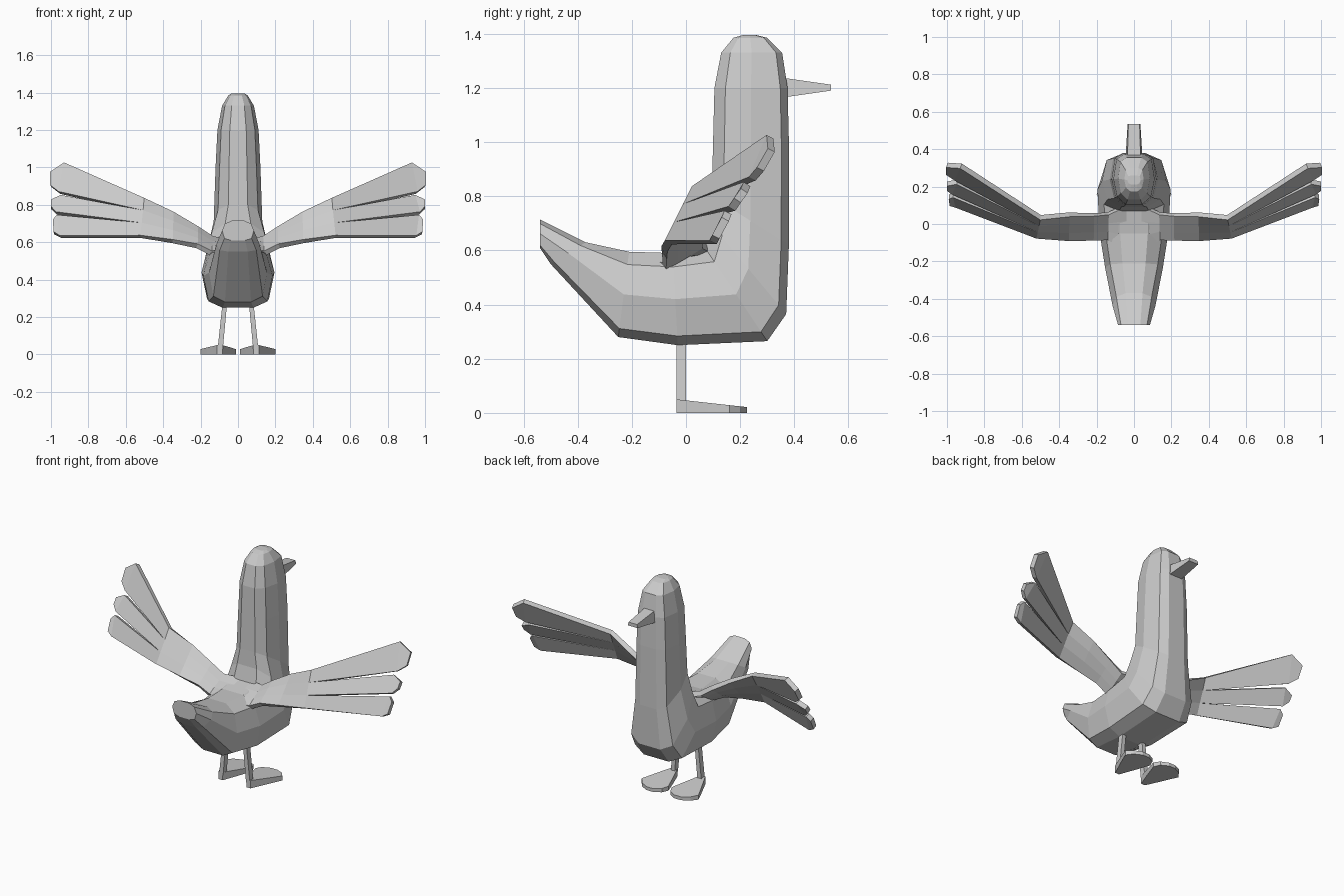
import bpy, bmesh
from mathutils import Vector

cube = bpy.data.objects.get("Cube")
if cube:
    bpy.data.objects.remove(cube, do_unlink=True)


def make_object(name, bm):
    bmesh.ops.recalc_face_normals(bm, faces=bm.faces)
    mesh = bpy.data.meshes.new(name)
    bm.to_mesh(mesh)
    bm.free()
    obj = bpy.data.objects.new(name, mesh)
    bpy.context.collection.objects.link(obj)
    return obj


def loft(name, rings):
    """Skin a list of equal-length closed rings and cap both ends."""
    bm = bmesh.new()
    loops = [[bm.verts.new(p) for p in ring] for ring in rings]
    for a, b in zip(loops, loops[1:]):
        for i in range(len(a)):
            j = (i + 1) % len(a)
            bm.faces.new((a[i], a[j], b[j], b[i]))
    bm.faces.new(loops[0])
    bm.faces.new(loops[-1])
    return make_object(name, bm)


def rect(cx, y0, y1, z0, z1, half):
    return [(cx - half, y0, z0), (cx + half, y0, z0),
            (cx + half, y1, z1), (cx - half, y1, z1)]


# Body: rings swept from tail to crown, each from a back point to a belly point
section = [(0, .4), (.15, .82), (.5, 1), (.9, .85), (1, .45)]
spine = [  # back (y, z), belly (y, z), half width
    ((-.54, .715), (-.54, .61), .085),
    ((-.37, .63), (-.50, .55), .115),
    ((-.21, .595), (-.25, .28), .155),
    ((-.05, .59), (-.03, .25), .185),
    ((.07, .61), (.30, .265), .195),
    ((.09, .70), (.37, .365), .172),
    ((.095, .80), (.38, .62), .13),
    ((.10, 1.0), (.38, 1.0), .12),
    ((.105, 1.2), (.375, 1.2), .11),
    ((.13, 1.33), (.355, 1.33), .085),
    ((.175, 1.385), (.30, 1.385), .052),
    ((.21, 1.395), (.26, 1.395), .036),
]
rings = []
for back, belly, width in spine:
    b, f = Vector((0, *back)), Vector((0, *belly))
    side = [b.lerp(f, t) + Vector((w * width, 0, 0)) for t, w in section]
    rings.append(side + [Vector((-p.x, p.y, p.z)) for p in reversed(side)])
loft("body", rings)

# Beak
loft("beak", [[(x, .36, z) for x, z in ((-.045, 1.165), (.045, 1.165), (.035, 1.237), (-.035, 1.237))],
              [(x, .535, z) for x, z in ((-.034, 1.19), (.034, 1.19), (.03, 1.212), (-.03, 1.212))]])

# Wing layout: leading and trailing edge per station, then three feather tips
stations = [
    ((.04, .10, .60), (.04, -.14, .56)),
    ((.14, .055, .62), (.14, -.08, .54)),
    ((.22, .05, .675), (.22, -.08, .58)),
    ((.35, .05, .755), (.35, -.08, .605)),
    ((.50, .035, .83), (.52, -.065, .63)),
]
feathers = [
    [(.925, .31, 1.02), (1, .315, .97), (1, .275, .90), (.955, .245, .865)],
    [(.945, .225, .845), (1, .215, .82), (1, .19, .785), (.97, .17, .755)],
    [(.965, .155, .74), (.99, .145, .715), (.985, .11, .65), (.95, .10, .63)],
]


def wing(name, s):
    bm = bmesh.new()
    flip = Vector((s, 1, 1))
    rows = []
    for lead, trail in stations:
        a, b = Vector(lead), Vector(trail)
        rows.append([bm.verts.new(a.lerp(b, i / 3) * flip) for i in range(4)])
    for p, q in zip(rows, rows[1:]):
        for i in range(3):
            bm.faces.new((p[i], q[i], q[i + 1], p[i + 1]))
    for i, tip in enumerate(feathers):
        v = [bm.verts.new(Vector(p) * flip) for p in tip]
        bm.faces.new((rows[-1][i], v[0], v[3], rows[-1][i + 1]))
        bm.faces.new(v)
    obj = make_object(name, bm)
    mod = obj.modifiers.new("thickness", 'SOLIDIFY')
    mod.thickness = .03
    mod.offset = 0


# Foot outline, thick at the heel and thin at the toes
foot = [(.083, -.035), (.112, -.035), (.165, .08), (.2, .16), (.17, .20),
        (.12, .225), (.075, .225), (.03, .20), (.012, .16), (.04, .08)]

for label, s in (("left", 1), ("right", -1)):
    wing(label + "_wing", s)
    loft(label + "_leg", [rect(s * .095, -.035, 0, .03, .03, .014),
                          rect(s * .068, -.035, 0, .30, .30, .012)])
    loft(label + "_foot", [[(s * x, y, 0) for x, y in foot],
                           [(s * x, y, .05 - .11 * (y + .035)) for x, y in foot]])
